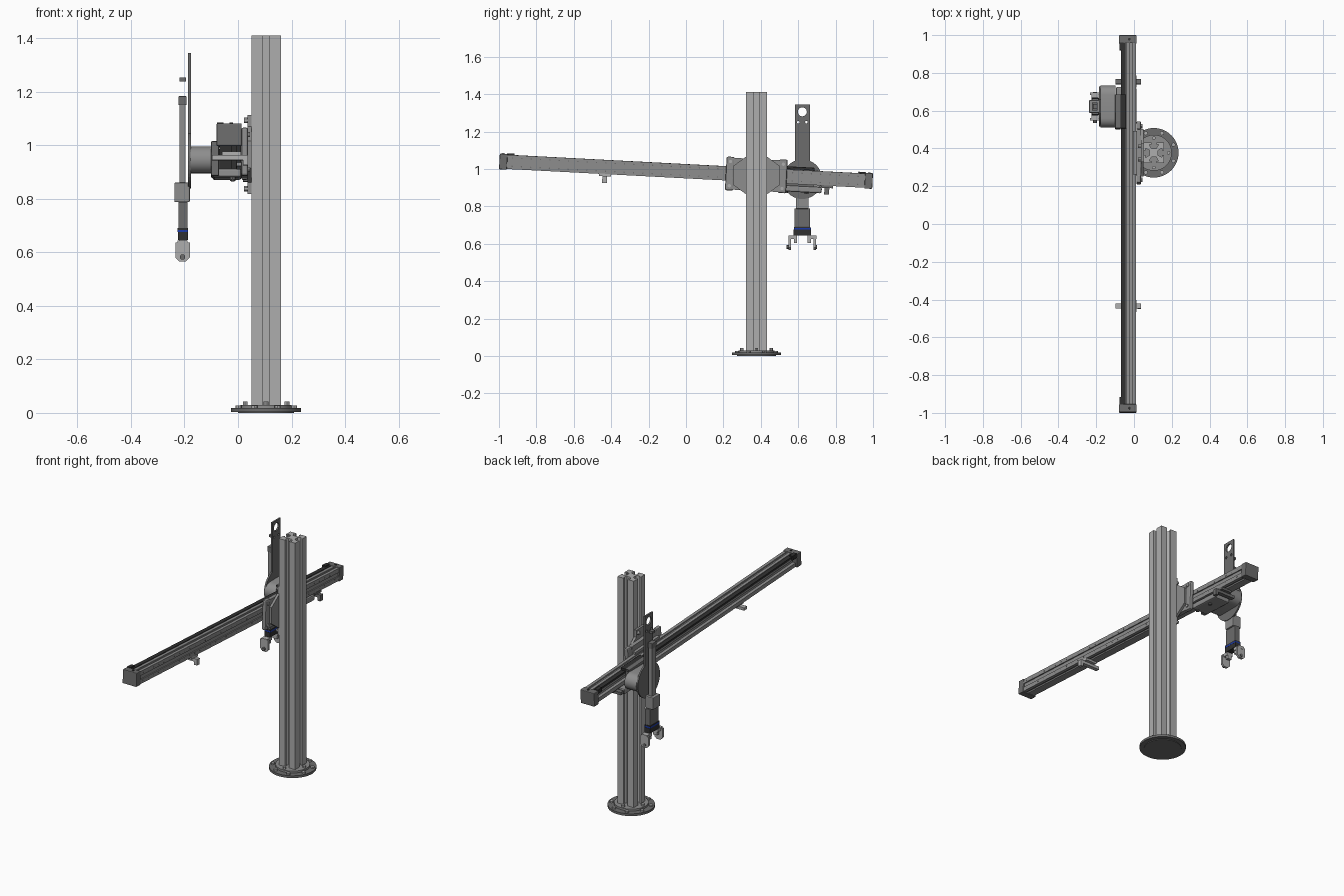
import bpy, bmesh
from math import sin, cos, pi, atan
from mathutils import Matrix

if "Cube" in bpy.data.objects:
    bpy.data.objects.remove(bpy.data.objects["Cube"])

PIVOT = Matrix.Translation((0, 0, 0.9875))
TILT = PIVOT @ Matrix.Rotation(-atan(0.0525), 4, 'X')   # beam frame: z = 0 is the beam axis


def material(name, *rgb):
    mat = bpy.data.materials.new(name)
    mat.diffuse_color = (*rgb, 1)
    mat.use_nodes = True
    mat.node_tree.nodes["Principled BSDF"].inputs["Base Color"].default_value = mat.diffuse_color
    return mat


STEEL = material('steel_grey', 0.42, 0.42, 0.42)
MID = material('mid_grey', 0.27, 0.27, 0.27)
DARK = material('dark_grey', 0.15, 0.15, 0.15)
BLACK = material('black', 0.03, 0.03, 0.03)
BLUE = material('blue', 0.01, 0.04, 0.4)


def prism(name, pts, axis, a, b, tilt=False, color=STEEL, bevel=0):
    """Extrude a 2D outline along an axis from a to b."""
    put = {'x': lambda p, t: (t, p[0], p[1]),
           'y': lambda p, t: (p[0], t, p[1]),
           'z': lambda p, t: (p[0], p[1], t)}[axis]
    bm = bmesh.new()
    lo = [bm.verts.new(put(p, a)) for p in pts]
    hi = [bm.verts.new(put(p, b)) for p in pts]
    bm.faces.new(lo)
    bm.faces.new(hi)
    n = len(pts)
    for i in range(n):
        j = (i + 1) % n
        bm.faces.new((lo[i], lo[j], hi[j], hi[i]))
    bmesh.ops.recalc_face_normals(bm, faces=bm.faces)
    if bevel:
        bmesh.ops.bevel(bm, geom=bm.edges[:], offset=bevel, segments=2, affect='EDGES', profile=0.5)
    me = bpy.data.meshes.new(name)
    bm.to_mesh(me)
    bm.free()
    if tilt:
        me.transform(TILT)
    me.materials.append(color)
    ob = bpy.data.objects.new(name, me)
    bpy.context.collection.objects.link(ob)
    return ob


def box(name, x, y, z, **kw):
    return prism(name, [(x[0], y[0]), (x[1], y[0]), (x[1], y[1]), (x[0], y[1])], 'z', *z, **kw)


def arc(c, r, a0, a1, n):
    return [(c[0] + r * cos(a0 + (a1 - a0) * i / n), c[1] + r * sin(a0 + (a1 - a0) * i / n)) for i in range(n + 1)]


def smooth(ob):
    bpy.ops.object.select_all(action='DESELECT')
    ob.select_set(True)
    bpy.context.view_layer.objects.active = ob
    bpy.ops.object.shade_smooth_by_angle()


def cyl(name, axis, c, r, a, b, n=32, **kw):
    ob = prism(name, arc(c, r, 0, 2 * pi, n)[:-1], axis, a, b, **kw)
    if n > 8:
        smooth(ob)
    return ob


def slotted(c, h, s, t, w, d):
    """Square T-slot section: half size h, slot half width s, lip t, inner half width w, depth d."""
    side = [(h, -h), (h, -s), (h - t, -s), (h - t, -w), (h - d, -s), (h - d, s), (h - t, w), (h - t, s), (h, s)]
    out = []
    for k in range(4):
        ca, sa = cos(k * pi / 2), sin(k * pi / 2)
        out += [(c[0] + p * ca - q * sa, c[1] + p * sa + q * ca) for p, q in side]
    return out


def drill(ob, axis, c, r, a, b):
    cut = cyl('cutter', axis, c, r, a, b, 24)
    cut.hide_render = True
    m = ob.modifiers.new('hole', 'BOOLEAN')
    m.operation, m.object, m.solver = 'DIFFERENCE', cut, 'EXACT'
    bpy.context.view_layer.objects.active = ob
    bpy.ops.object.modifier_apply(modifier=m.name)
    bpy.data.objects.remove(cut)


# Column and base flange
CX, CY = 0.105, 0.377
prism('column', slotted((CX, CY), 0.055, 0.013, 0.012, 0.024, 0.032), 'z', 0.02, 1.41)
cyl('base_disc', 'z', (CX, CY), 0.131, 0.004, 0.018, 48, color=DARK)
cyl('base_foot', 'z', (CX, CY), 0.105, 0, 0.006, 48, color=DARK)
cyl('base_collar', 'z', (CX, CY), 0.095, 0.017, 0.03, 48, color=MID)
for i in range(8):
    a = (i + 0.5) * pi / 4
    cyl('base_bolt', 'z', (CX + 0.112 * cos(a), CY + 0.112 * sin(a)), 0.011, 0.017, 0.027, 12)
for i in range(4):
    a = i * pi / 2
    cyl('collar_bolt', 'z', (CX + 0.078 * cos(a), CY + 0.078 * sin(a)), 0.009, 0.029, 0.042, 12)

# Tilted beam: side channel facing -x, grooves on top, bottom and +x
beam = [(0.011, -0.038), (0.011, -0.012), (0.004, -0.012), (0.004, 0.012), (0.011, 0.012), (0.011, 0.038),
        (-0.008, 0.038), (-0.008, 0.03), (-0.022, 0.03), (-0.022, 0.038), (-0.04, 0.038), (-0.04, 0.028),
        (-0.058, 0.028), (-0.058, 0.038), (-0.069, 0.038), (-0.069, 0.014), (-0.05, 0.014), (-0.05, -0.014),
        (-0.069, -0.014), (-0.069, -0.038), (-0.022, -0.038), (-0.022, -0.03), (-0.008, -0.03), (-0.008, -0.038)]
prism('beam', beam, 'y', -0.97, 0.97, True, MID)
box('beam_cover_strip', (-0.0695, -0.044), (-0.96, 0.96), (0.026, 0.0385), tilt=True, color=BLACK)
for s in (-1, 1):
    y0, y1 = sorted((s * 0.957, s * 0.999))
    box('beam_end_cap', (-0.08, 0.014), (y0, y1), (-0.042, 0.042), tilt=True, bevel=0.004, color=DARK)
    cyl('end_cap_screw', 'z', (-0.025, s * 0.978), 0.007, 0.04, 0.045, 12, tilt=True, color=BLACK)
    y0, y1 = sorted((s * 0.92, s * 0.96))
    box('end_stop', (-0.078, -0.055), (y0, y1), (0.02, 0.046), tilt=True, color=BLACK)
for i in range(38):
    for z in (-0.022, 0.022):
        cyl('beam_rivet', 'x', (-0.93 + i * 0.05, z), 0.004, 0.01, 0.0116, 6, tilt=True, color=DARK)

# Cable supports hanging under the beam
for y, col in ((-0.432, STEEL), (0.757, DARK)):
    box('support_clip', (-0.06, 0.012), (y - 0.032, y + 0.032), (-0.05, -0.036), tilt=True, color=col)
    box('support_bar', (-0.097, 0.037), (y - 0.013, y + 0.013), (-0.066, -0.048), tilt=True, color=col)
    box('support_lip', (0.018, 0.037), (y - 0.013, y + 0.013), (-0.085, -0.06), tilt=True, color=col)

# Bracket joining beam and column
oct_pts = [(CY + p, q) for p, q in ((-0.05, -0.148), (0.05, -0.148), (0.05, -0.105), (0.125, -0.05), (0.125, 0.05),
                                    (0.05, 0.105), (0.05, 0.148), (-0.05, 0.148), (-0.05, 0.105), (-0.125, 0.05),
                                    (-0.125, -0.05), (-0.05, -0.105))]
prism('column_plate', [(p, q + 0.965) for p, q in oct_pts], 'x', 0.036, 0.051, color=MID)
box('bracket_plate', (0.013, 0.037), (0.25, 0.5), (-0.085, 0.085), tilt=True, color=MID)
for y in (0.235, 0.518):
    box('bracket_clamp', (0.012, 0.038), (y - 0.022, y + 0.022), (-0.09, 0.09), tilt=True, bevel=0.008, color=MID)
for s in (-1, 1):
    z0, z1 = sorted((s * 0.037, s * 0.052))
    box('bracket_lip', (-0.005, 0.015), (0.26, 0.49), (z0, z1), tilt=True, color=MID)
    for y in (CY - 0.035, CY + 0.035):
        cyl('plate_bolt', 'x', (y, 0.965 + s * 0.128), 0.01, 0.022, 0.037, 12)
    for y in (0.235, 0.518):
        cyl('clamp_bolt', 'x', (y, s * 0.065), 0.009, 0.037, 0.044, 12, tilt=True)

# Carriage riding on the beam
AY, AZ = 0.622, 0.945
box('carriage_plate', (-0.1, -0.071), (0.505, 0.685), (-0.075, 0.055), tilt=True, bevel=0.004, color=DARK)
box('carriage_top', (-0.095, -0.042), (0.505, 0.685), (0.04, 0.054), tilt=True, color=BLACK)
box('carriage_bottom', (-0.095, 0.012), (0.53, 0.73), (-0.08, -0.046), tilt=True, bevel=0.008, color=MID)
for y in (0.54, 0.65):
    cyl('carriage_bolt', 'z', (-0.02, y), 0.01, -0.088, -0.078, 12, tilt=True, color=DARK)

# Drive housing with rounded ends
stadium = arc((AY + 0.062, AZ), 0.05, -pi / 2, pi / 2, 12) + arc((AY - 0.062, AZ), 0.05, pi / 2, 3 * pi / 2, 12)
smooth(prism('drive_housing', stadium, 'x', -0.178, -0.098, color=MID))

# Upright arm plate with a round lower end
arm = [(AY + 0.04, 1.345), (AY - 0.04, 1.345)] + arc((AY, AZ), 0.106, pi / 2 + 0.39, 5 * pi / 2 - 0.39, 36)
arm_ob = prism('arm_plate', arm, 'x', -0.186, -0.176, color=DARK)
drill(arm_ob, 'x', (AY, 1.305), 0.024, -0.2, -0.16)
for y in (-0.022, 0.022):
    drill(arm_ob, 'x', (AY + y, 1.25), 0.007, -0.2, -0.16)
box('arm_clip', (-0.218, -0.194), (AY - 0.013, AY + 0.013), (1.238, 1.252), color=DARK)

# Tool slide
TX = -0.207
box('slide_rail', (-0.219, -0.196), (AY - 0.018, AY + 0.018), (0.85, 1.17), color=MID)
box('slide_cap', (-0.223, -0.192), (AY - 0.022, AY + 0.022), (1.15, 1.183), bevel=0.003, color=DARK)
box('tool_block', (-0.238, -0.18), (AY - 0.034, AY + 0.034), (0.787, 0.86), bevel=0.004, color=MID)

# Gripper body with coloured band
box('gripper_body', (-0.223, -0.188), (AY - 0.042, AY + 0.042), (0.688, 0.788), bevel=0.003, color=DARK)
box('gripper_band', (-0.226, -0.186), (AY - 0.045, AY + 0.045), (0.675, 0.684), color=BLUE)
box('gripper_collar', (-0.2255, -0.1865), (AY - 0.0445, AY + 0.0445), (0.684, 0.69), color=BLACK)
box('gripper_jaw_base', (-0.225, -0.187), (AY - 0.047, AY + 0.047), (0.645, 0.675), color=BLACK)

# Mirrored fingers
for s in (-1, 1):
    def span(a, b):
        return sorted((AY + s * a, AY + s * b))
    box('finger_slider', (-0.221, -0.193), span(0.028, 0.045), (0.605, 0.647))
    box('finger_arm', (-0.226, -0.188), span(0.028, 0.075), (0.625, 0.644))
    pad = [(-0.22, 0.566), (-0.194, 0.566), (-0.18, 0.58), (-0.18, 0.637), (-0.234, 0.637), (-0.234, 0.58)]
    prism('finger_pad', pad, 'y', *span(0.06, 0.074))
    cyl('finger_screw', 'y', (TX, 0.582), 0.01, *span(0.073, 0.086 if s < 0 else 0.078), 12, color=DARK)
